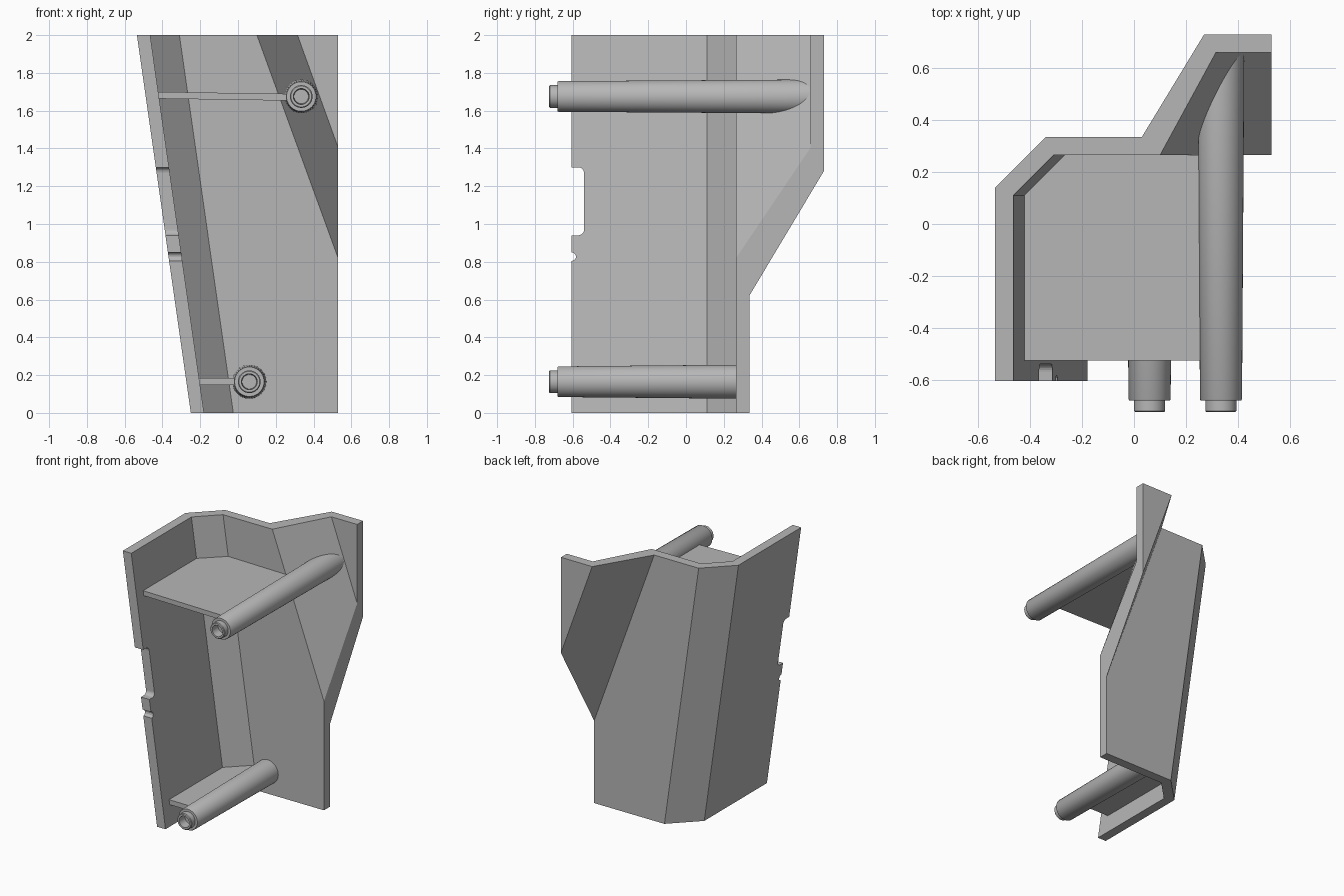
import bpy, bmesh, math
from mathutils import Vector

if "Cube" in bpy.data.objects:
    bpy.data.objects.remove(bpy.data.objects["Cube"])

grey = bpy.data.materials.new("plain grey")
grey.use_nodes = True
colour = (0.47, 0.47, 0.47, 1)
grey.diffuse_color = colour
grey.node_tree.nodes["Principled BSDF"].inputs["Base Color"].default_value = colour

HEIGHT = 2.0
LEAN = 0.1425          # sideways shift of the leaning wall per unit of height
FRONT = -0.605
SIDE = 0.53


def finish(bm, name, smooth=False):
    bmesh.ops.recalc_face_normals(bm, faces=bm.faces)
    mesh = bpy.data.meshes.new(name)
    bm.to_mesh(mesh)
    bm.free()
    mesh.materials.append(grey)
    obj = bpy.data.objects.new(name, mesh)
    bpy.context.collection.objects.link(obj)
    if smooth:
        bpy.ops.object.select_all(action='DESELECT')
        obj.select_set(True)
        bpy.context.view_layer.objects.active = obj
        bpy.ops.object.shade_smooth_by_angle(angle=math.radians(35))
    return obj


def arc(y, z, radius, start, end, steps=6):
    angles = [math.radians(start + (end - start) * i / steps) for i in range(steps + 1)]
    return [(y + radius * math.cos(a), z + radius * math.sin(a)) for a in angles]


# Front edge of the leaning wall, with a round nick and a rounded slot
edge = [(FRONT, 0)] + arc(FRONT, 0.827, 0.023, -90, 90)
edge += [(FRONT, 0.94)] + arc(-0.57, 0.97, 0.03, -90, 0)
edge += arc(-0.57, 1.27, 0.03, 0, 90) + [(FRONT, 1.30), (FRONT, HEIGHT)]


def sheet(bm, wall, chamfer, bend, back, fold, bump, bump_y, low, high):
    """One skin of the shell; returns its rim in order."""
    def leaning(x, y, z):
        return bm.verts.new((x + LEAN * (HEIGHT - z), y, z))

    def vert(x, y, z):
        return bm.verts.new((x, y, z))

    front = [leaning(wall, y, z) for y, z in edge]
    b0, b1 = (leaning(wall, bend, z) for z in (0, HEIGHT))
    c0, c1 = (leaning(chamfer, back, z) for z in (0, HEIGHT))
    corner = vert(SIDE, back, 0)
    e, f, g = vert(fold, back, HEIGHT), vert(bump, bump_y, HEIGHT), vert(SIDE, bump_y, HEIGHT)
    h, i = vert(SIDE, bump_y, high), vert(SIDE, back, low)
    for face in (front + [b1, b0], [b0, b1, c1, c0], [c0, c1, e, i, corner],
                 [e, f, h, i], [f, g, h]):
        bm.faces.new(face)
    return front + [b1, c1, e, f, g, h, i, corner, c0, b0]


# Folded shell: two skins joined around the rim
bm = bmesh.new()
outer = sheet(bm, -0.535, -0.34, 0.14, 0.335, 0.03, 0.27, 0.73, 0.62, 1.28)
inner = sheet(bm, -0.465, -0.31, 0.11, 0.265, 0.10, 0.315, 0.66, 0.82, 1.405)
for k in range(len(outer)):
    n = (k + 1) % len(outer)
    bm.faces.new((outer[k], outer[n], inner[n], inner[k]))
finish(bm, "folded_shell")


# Stepped hollow-tipped pins, revolved about the y axis
def pin(name, x, z, end, cut=None):
    profile = [(-0.66, 0.001), (-0.66, 0.038), (-0.725, 0.042), (-0.725, 0.055), (-0.72, 0.06),
               (-0.68, 0.06), (-0.68, 0.078), (-0.675, 0.081), (end, 0.09)]
    count = 40
    bm = bmesh.new()
    rings = []
    for y, r in profile:
        turn = [2 * math.pi * k / count for k in range(count)]
        rings.append([bm.verts.new((x + r * math.cos(a), y, z + r * math.sin(a))) for a in turn])
    for a, b in zip(rings, rings[1:]):
        for k in range(count):
            n = (k + 1) % count
            bm.faces.new((a[k], a[n], b[n], b[k]))
    bm.faces.new(rings[0])
    bm.faces.new(rings[-1])
    if cut:
        point, normal = cut
        geom = bm.verts[:] + bm.edges[:] + bm.faces[:]
        bmesh.ops.bisect_plane(bm, geom=geom, plane_co=point, plane_no=normal, clear_outer=True)
        bmesh.ops.holes_fill(bm, edges=[e for e in bm.edges if e.is_boundary])
    finish(bm, name, smooth=True)


# The upper pin stops inside the slanted fold
p, q, r = Vector((0.09, 0.275, 2)), Vector((0.305, 0.67, 2)), Vector((0.53, 0.275, 0.79))
normal = (q - p).cross(r - p).normalized()
if normal.y < 0:
    normal.negate()
pin("upper_pin", 0.335, 1.675, 0.68, (p, normal))
pin("lower_pin", 0.06, 0.165, 0.28)


# Thin webs joining the pins to the leaning wall
def web(name, z, right, drop):
    shift = LEAN * (HEIGHT - z)
    left = -0.485 + shift
    outline = [(left, -0.525), (right, -0.525), (right, 0.266),
               (-0.31 + shift, 0.266), (-0.325 + shift, 0.266), (left, 0.11)]
    bm = bmesh.new()
    layers = []
    for dz in (-0.018, 0.018):
        layers.append([bm.verts.new((x, y, z + dz - drop * (x - left) / (right - left)))
                       for x, y in outline])
        bm.faces.new(layers[-1])
    low, high = layers
    for k in range(len(low)):
        n = (k + 1) % len(low)
        bm.faces.new((low[k], low[n], high[n], high[k]))
    finish(bm, name)


web("upper_web", 1.682, 0.335, 0.012)
web("lower_web", 0.167, 0.06, 0.002)
